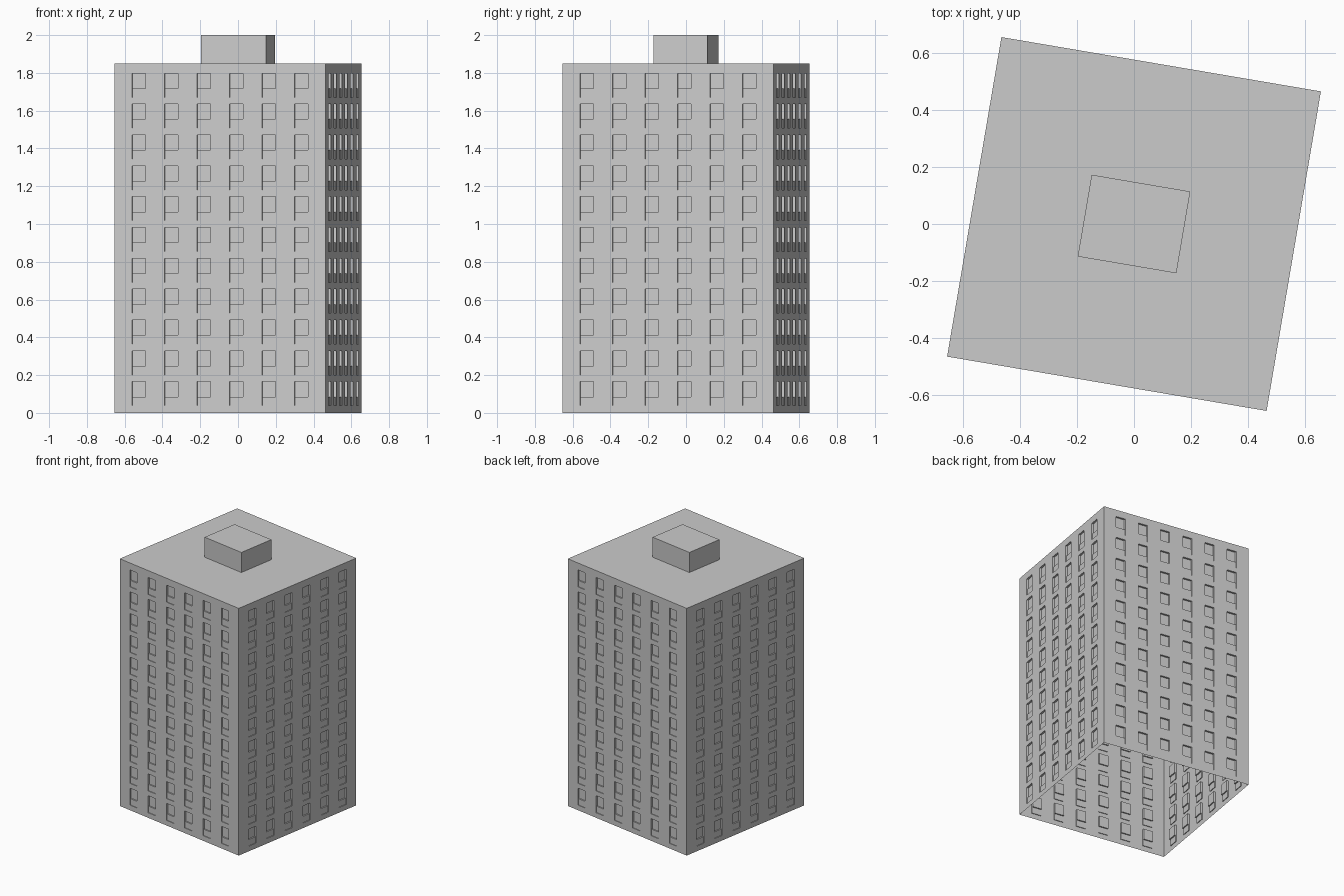
import bpy, bmesh, math
from mathutils import Matrix

if "Cube" in bpy.data.objects:
    bpy.data.objects.remove(bpy.data.objects["Cube"])

SIDE, WALL_H, TURN = 1.134, 1.85, math.radians(-9.65)
HALF = SIDE / 2
COLS, ROWS = 6, 11
COL_STEP, ROW_STEP = 0.1745, 0.1633
WIN_W, WIN_H, FIRST_Z = 0.071, 0.08, 0.125
WIN_DEPTH, PANEL_DEPTH, PANEL_H = 0.014, 0.005, 0.047


def finish(bm, name):
    bmesh.ops.remove_doubles(bm, verts=bm.verts, dist=0.0001)
    mesh = bpy.data.meshes.new(name)
    bm.to_mesh(mesh)
    bm.free()
    ob = bpy.data.objects.new(name, mesh)
    ob.rotation_euler.z = TURN
    bpy.context.collection.objects.link(ob)
    return ob


# Grid lines of one facade, with window and spandrel recesses
us, zs = [-HALF], [0.0]
for c in range(COLS):
    mid = (c - (COLS - 1) / 2) * COL_STEP
    us += [mid - WIN_W / 2, mid + WIN_W / 2]
for r in range(ROWS):
    mid = FIRST_Z + r * ROW_STEP
    zs += [mid - WIN_H / 2 - PANEL_H, mid - WIN_H / 2, mid + WIN_H / 2]
us.append(HALF)
zs.append(WALL_H)


def depth(i, j):
    if i % 2 == 0:
        return 0.0
    return (0.0, PANEL_DEPTH, WIN_DEPTH)[j % 3]


def add_wall(bm, turn):
    rot = Matrix.Rotation(turn, 4, 'Z')

    def quad(*pts):
        verts = [bm.verts.new(rot @ Matrix.Translation((u, -HALF + d, z)).translation)
                 for u, d, z in pts]
        bm.faces.new(verts)

    nu, nz = len(us) - 1, len(zs) - 1
    for i in range(nu):
        for j in range(nz):
            a, b, lo, hi, d = us[i], us[i + 1], zs[j], zs[j + 1], depth(i, j)
            quad((a, d, lo), (b, d, lo), (b, d, hi), (a, d, hi))
            # reveals where neighbouring cells differ in depth
            if i + 1 < nu and depth(i + 1, j) != d:
                e = depth(i + 1, j)
                quad((b, d, lo), (b, e, lo), (b, e, hi), (b, d, hi))
            if j + 1 < nz and depth(i, j + 1) != d:
                e = depth(i, j + 1)
                quad((a, d, hi), (b, d, hi), (b, e, hi), (a, e, hi))


# Four walls, open at the bottom
bm = bmesh.new()
for k in range(4):
    add_wall(bm, k * math.pi / 2)
finish(bm, "tower_walls")

# Flat roof
bm = bmesh.new()
bm.faces.new([bm.verts.new((x * HALF, y * HALF, WALL_H))
              for x, y in ((-1, -1), (1, -1), (1, 1), (-1, 1))])
finish(bm, "roof")

# Rooftop plant room
bm = bmesh.new()
bmesh.ops.create_cube(bm, size=1, matrix=Matrix.Translation((0, 0, WALL_H + 0.075))
                      @ Matrix.Diagonal((0.35, 0.29, 0.15, 1)))
bottom = [f for f in bm.faces if f.normal.z < -0.5]
bmesh.ops.delete(bm, geom=bottom, context='FACES_ONLY')
finish(bm, "roof_plant_room")
